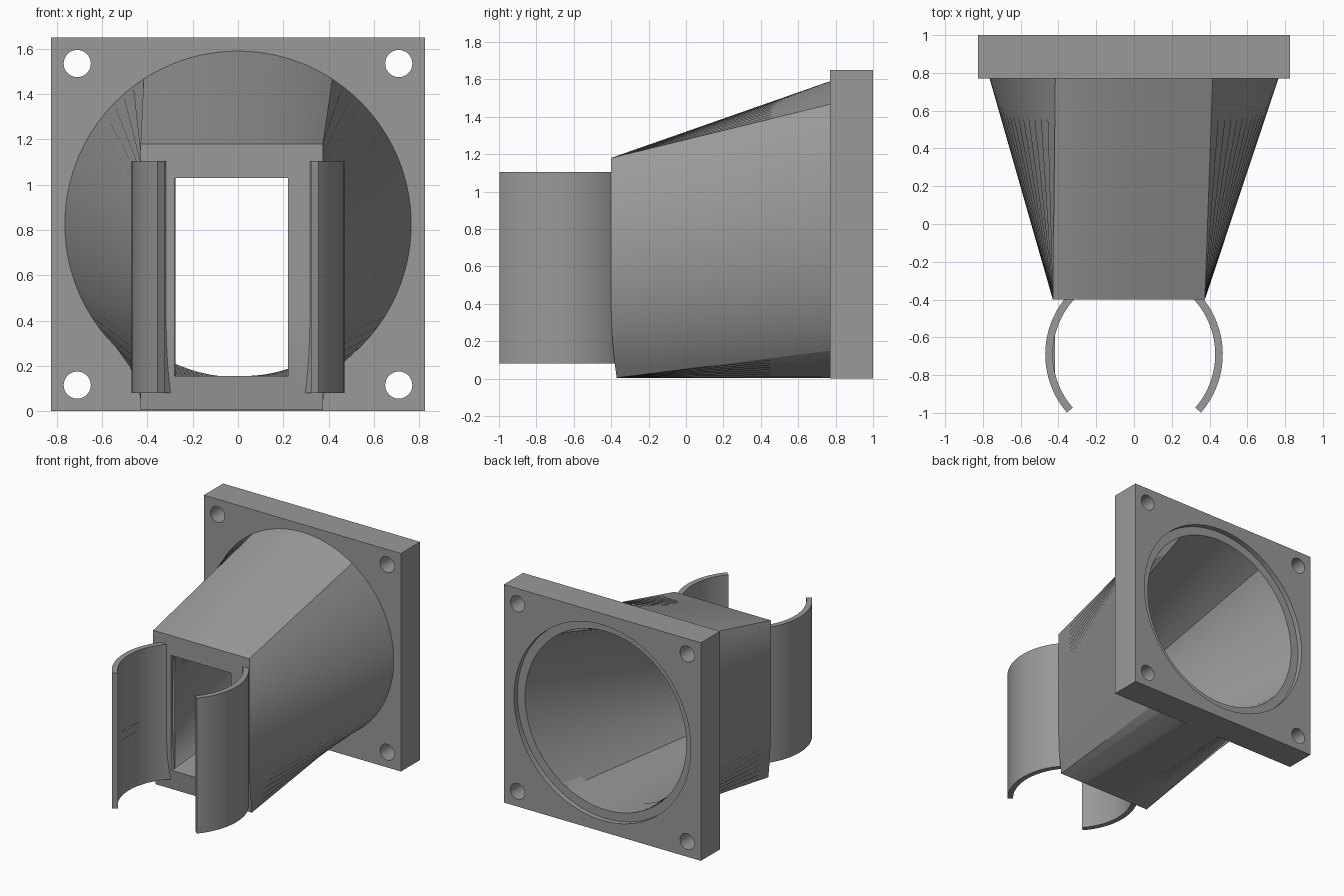
import bpy, bmesh, math

if "Cube" in bpy.data.objects:
    bpy.data.objects.remove(bpy.data.objects["Cube"])

grey = bpy.data.materials.new("plain grey")
grey.diffuse_color = (0.32, 0.32, 0.32, 1)
grey.use_nodes = True
grey.node_tree.nodes["Principled BSDF"].inputs["Base Color"].default_value = grey.diffuse_color
CZ = 0.825          # height of the round opening's axis


def finish(bm, name, smooth=True):
    bmesh.ops.recalc_face_normals(bm, faces=bm.faces)
    me = bpy.data.meshes.new(name)
    bm.to_mesh(me)
    bm.free()
    me.materials.append(grey)
    ob = bpy.data.objects.new(name, me)
    bpy.context.collection.objects.link(ob)
    bpy.ops.object.select_all(action='DESELECT')
    ob.select_set(True)
    bpy.context.view_layer.objects.active = ob
    if smooth:
        bpy.ops.object.shade_smooth_by_angle(angle=math.radians(25))
    return ob


def box(name, x0, x1, y0, y1, z0, z1):
    bm = bmesh.new()
    bmesh.ops.create_cube(bm, size=1)
    for v in bm.verts:
        v.co = ((x0 + x1) / 2 + v.co.x * (x1 - x0),
                (y0 + y1) / 2 + v.co.y * (y1 - y0),
                (z0 + z1) / 2 + v.co.z * (z1 - z0))
    return finish(bm, name, False)


def rod(x, z, r, y0, y1, n):
    """Cylinder along y."""
    bm = bmesh.new()
    rings = [[bm.verts.new((x + r * math.cos(2 * math.pi * i / n), y,
                            z + r * math.sin(2 * math.pi * i / n)))
              for i in range(n)] for y in (y0, y1)]
    bm.faces.new(rings[0])
    bm.faces.new(rings[1])
    for i in range(n):
        j = (i + 1) % n
        bm.faces.new((rings[0][i], rings[0][j], rings[1][j], rings[1][i]))
    return finish(bm, "cutter", False)


# Square mounting plate with stepped bore and four screw holes
plate = box("mounting_plate", -0.825, 0.825, 0.77, 1.0, 0, 1.65)
cutters = [rod(0, CZ, 0.675, 0.7, 1.1, 96), rod(0, CZ, 0.74, 0.96, 1.1, 96)]
cutters += [rod(x, CZ + z, 0.06, 0.7, 1.1, 32)
            for x in (-0.71, 0.71) for z in (-0.71, 0.71)]
bpy.ops.object.select_all(action='DESELECT')
plate.select_set(True)
bpy.context.view_layer.objects.active = plate
for c in cutters:
    c.hide_render = True
    m = plate.modifiers.new("cut", 'BOOLEAN')
    m.operation, m.solver, m.object = 'DIFFERENCE', 'EXACT', c
    bpy.ops.object.modifier_apply(modifier=m.name)
for c in cutters:
    bpy.data.objects.remove(c, do_unlink=True)
bpy.ops.object.shade_smooth_by_angle(angle=math.radians(25))

# Duct: hollow loft from a circle to a rectangle
STEPS = 28
ANGLES = (-62, 57, 123, 242, 298)     # circle angles joined to the corners


def loft_rings(r, y_back, x0, x1, z0, z1, flat_bottom):
    corners = [(x1, z0), (x1, z1), (x0, z1), (x0, z0), (x1, z0)]
    back, front = [], []
    for s in range(4):
        for i in range(STEPS):
            t = i / STEPS
            a = math.radians(ANGLES[s] + t * (ANGLES[s + 1] - ANGLES[s]))
            x, z = r * math.cos(a), CZ + r * math.sin(a)
            if flat_bottom and s == 3:      # underside flattens to the base
                z = max(0.004, 0.15 - (0.36 - abs(x)) * 0.7)
            back.append((x, y_back, z))
            (ax, az), (bx, bz) = corners[s], corners[s + 1]
            fx, fz = ax + t * (bx - ax), az + t * (bz - az)
            front.append((fx, -0.40 + 0.03 * max(0, 1 - fz / 0.4) ** 2, fz))
    return back, front


ob_, of_ = loft_rings(0.765, 0.77, -0.43, 0.375, 0.004, 1.18, True)
ib_, if_ = loft_rings(0.675, 0.96, -0.28, 0.22, 0.155, 1.03, False)
bm = bmesh.new()
rings = [[bm.verts.new(p) for p in ring] for ring in (ob_, of_, if_, ib_)]
n = len(ob_)
for k in range(4):
    a, b = rings[k], rings[(k + 1) % 4]
    for i in range(n):
        j = (i + 1) % n
        bm.faces.new((a[i], a[j], b[j], b[i]))
finish(bm, "duct")

# Pair of curved clip jaws
for side, name in ((-1, "left_clip"), (1, "right_clip")):
    bm = bmesh.new()
    arc = [math.radians(-41 + 91 * i / 28) for i in range(29)]
    prof = [(0.47, a) for a in arc] + [(0.43, a) for a in reversed(arc)]
    lo, hi = [[bm.verts.new((side * r * math.cos(a), -0.69 + r * math.sin(a), z))
               for r, a in prof] for z in (0.08, 1.105)]
    bm.faces.new(lo)
    bm.faces.new(hi)
    for i in range(len(prof)):
        j = (i + 1) % len(prof)
        bm.faces.new((lo[i], lo[j], hi[j], hi[i]))
    finish(bm, name)

# Small raised rib inside the left jaw
box("clip_rib", -0.44, -0.417, -0.81, -0.57, 0.50, 0.56)
